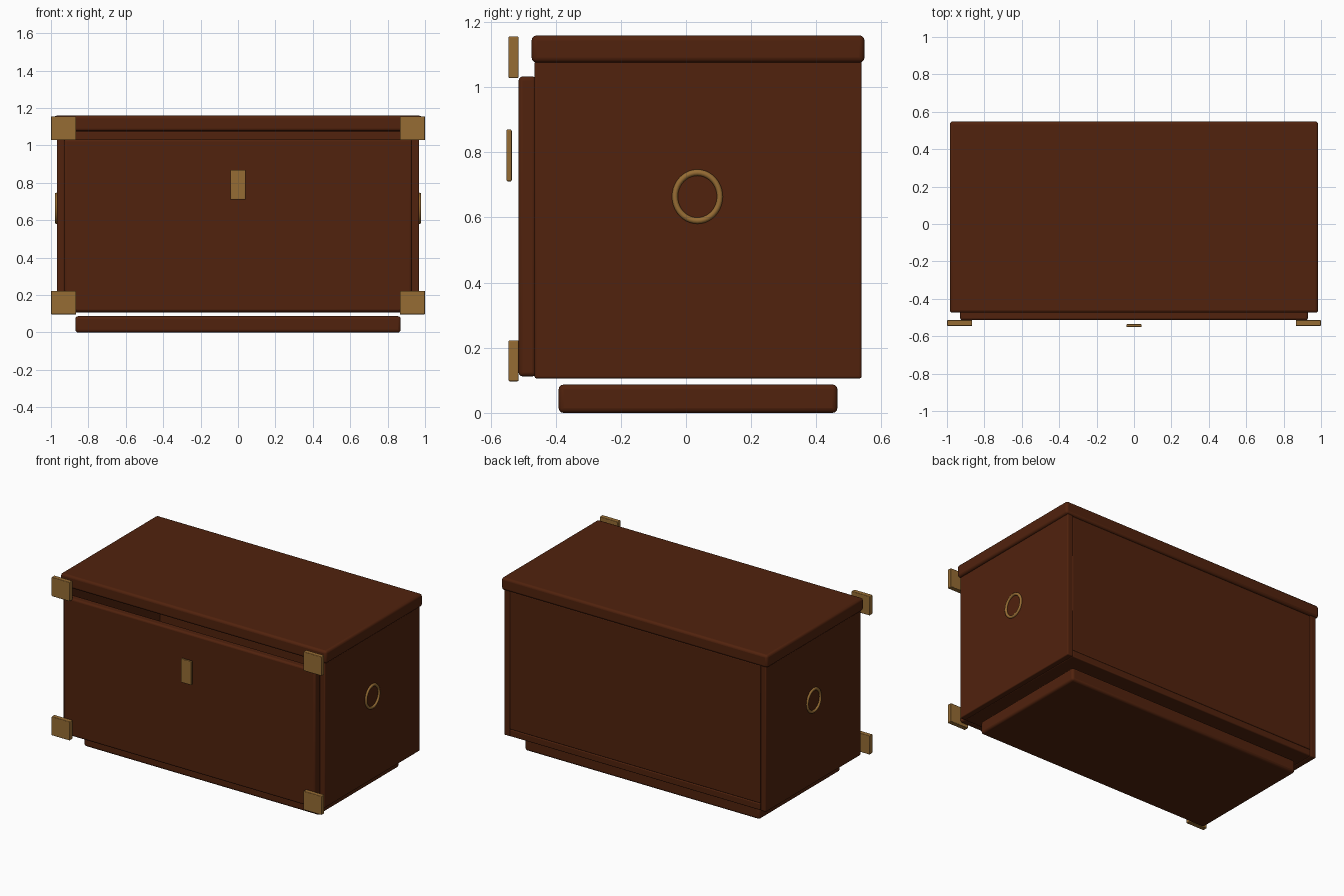
import bpy
import math

cube = bpy.data.objects.get("Cube")
if cube:
    bpy.data.objects.remove(cube, do_unlink=True)


def make_material(name, rgb):
    mat = bpy.data.materials.new(name)
    mat.use_nodes = True
    color = (*rgb, 1.0)
    mat.diffuse_color = color
    bsdf = next(n for n in mat.node_tree.nodes if n.type == "BSDF_PRINCIPLED")
    bsdf.inputs["Base Color"].default_value = color
    bsdf.inputs["Roughness"].default_value = 0.6
    return mat


wood = make_material("dark red wood", (0.082, 0.016, 0.004))
brass = make_material("aged brass", (0.305, 0.15, 0.034))


def box(name, x, y, z, mat, bevel):
    """Rounded board spanning the given (min, max) ranges."""
    spans = (x, y, z)
    bpy.ops.mesh.primitive_cube_add(size=1, location=[(a + b) / 2 for a, b in spans])
    obj = bpy.context.object
    obj.name = name
    obj.scale = [b - a for a, b in spans]
    bpy.ops.object.transform_apply(location=False, rotation=False, scale=True)
    obj.data.materials.append(mat)
    mod = obj.modifiers.new("Rounded edges", "BEVEL")
    mod.width = bevel
    mod.segments = 3
    bpy.ops.object.shade_smooth_by_angle(angle=math.radians(35))
    return obj


# Plinth, floor, lid and panels of the hollow chest
box("base", (-0.87, 0.87), (-0.391, 0.465), (0, 0.087), wood, 0.015)
box("floor", (-0.93, 0.93), (-0.465, 0.537), (0.106, 0.152), wood, 0.006)
box("back_panel", (-0.93, 0.93), (0.5, 0.536), (0.152, 1.076), wood, 0.006)
box("front_panel", (-0.93, 0.93), (-0.514, -0.46), (0.112, 1.033), wood, 0.012)
box("lid", (-0.985, 0.985), (-0.474, 0.548), (1.076, 1.159), wood, 0.015)

# Mirrored side boards, ring handles and corner plates
for side, s in (("left", 1), ("right", -1)):
    def span(a, b):
        return tuple(sorted((s * a, s * b)))

    box(side + "_side_panel", span(0.928, 0.969), (-0.465, 0.539), (0.106, 1.08), wood, 0.006)

    bpy.ops.mesh.primitive_torus_add(
        major_radius=0.069, minor_radius=0.009, major_segments=40, minor_segments=10,
        location=(s * 0.971, 0.035, 0.664), rotation=(0, math.pi / 2, 0))
    ring = bpy.context.object
    ring.name = side + "_ring_handle"
    ring.scale.x = 1.07
    ring.data.materials.append(brass)
    bpy.ops.object.shade_smooth()

    for level, z in (("lower", (0.097, 0.223)), ("upper", (1.028, 1.156))):
        box(f"{side}_{level}_corner_plate", span(0.865, 1.0), (-0.545, -0.514), z, brass, 0.004)

# Latch plate
box("latch", (-0.04, 0.04), (-0.551, -0.535), (0.711, 0.87), brass, 0.004)
